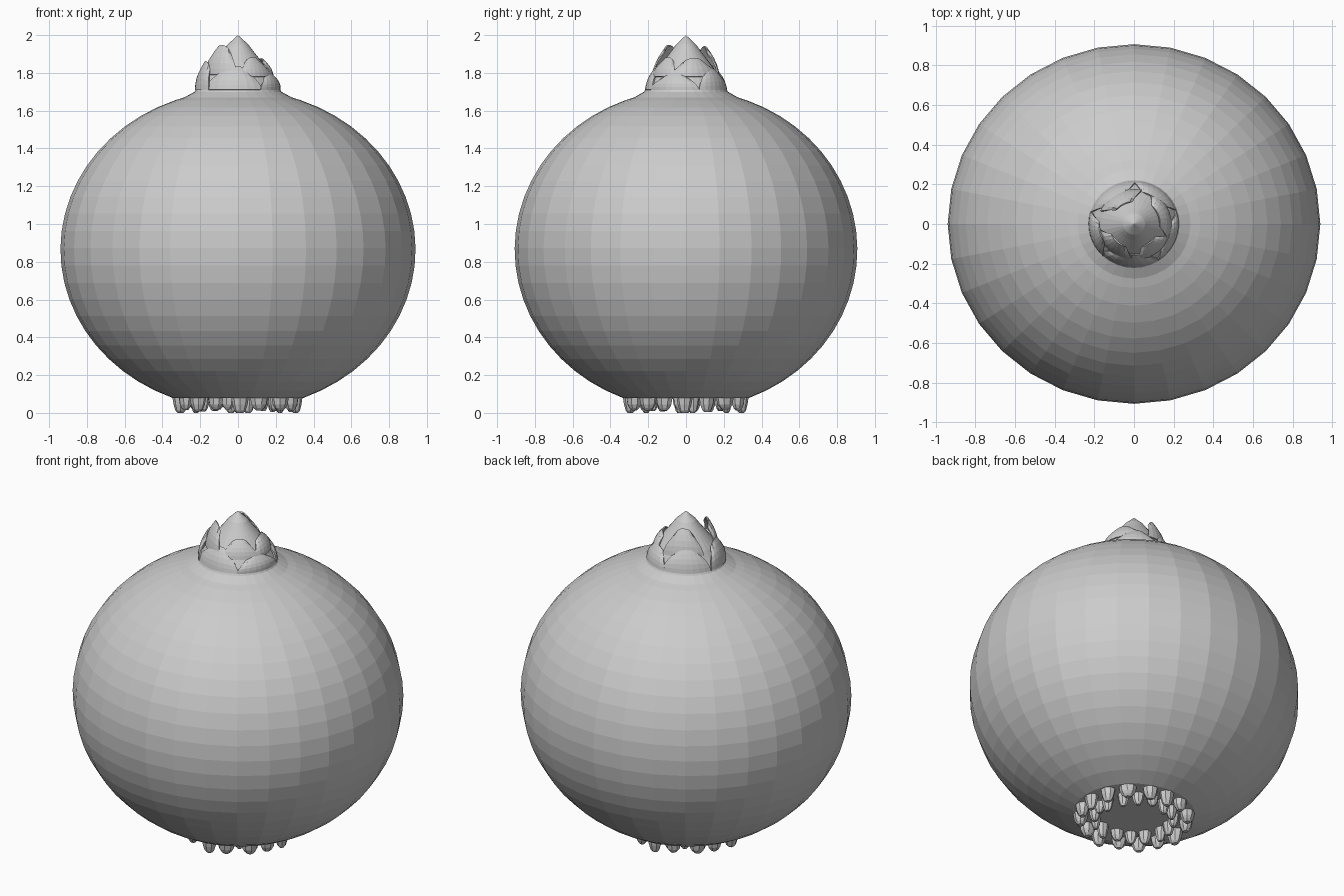
import bpy, bmesh, math, random
from math import sin, cos, pi, radians

if "Cube" in bpy.data.objects:
    bpy.data.objects.remove(bpy.data.objects["Cube"])

random.seed(4)
SIDES = 32
SQUASH = 0.965          # bulb is slightly narrower front to back


def finish(name, bm):
    bmesh.ops.recalc_face_normals(bm, faces=bm.faces)
    me = bpy.data.meshes.new(name)
    bm.to_mesh(me)
    bm.free()
    ob = bpy.data.objects.new(name, me)
    bpy.context.collection.objects.link(ob)
    return ob


def lathe(bm, profile, sides, cx=0, cy=0, sx=1, sy=1, turn=0):
    """Spin (radius, z) points round a vertical axis; ends are closed."""
    ct, st = cos(turn), sin(turn)
    rings = []
    for r, z in profile:
        n = 1 if r == 0 else sides
        ring = []
        for i in range(n):
            a = 2 * pi * i / sides
            x, y = r * sx * cos(a), r * sy * sin(a)
            ring.append(bm.verts.new((cx + x * ct - y * st, cy + x * st + y * ct, z)))
        rings.append(ring)
    for lo, hi in zip(rings, rings[1:]):
        for i in range(sides):
            j = (i + 1) % sides
            if len(hi) == 1:
                bm.faces.new((lo[i], lo[j], hi[0]))
            elif len(lo) == 1:
                bm.faces.new((lo[0], hi[j], hi[i]))
            else:
                bm.faces.new((lo[i], lo[j], hi[j], hi[i]))
    for end in (rings[0], rings[-1]):
        if len(end) > 1:
            bm.faces.new(end)


# Onion bulb: near-elliptical body, flat base, short neck and pointed tip
profile = []
a0, a1, steps = math.asin((0.08 - 0.865) / 0.845), math.asin((1.655 - 0.865) / 0.845), 22
for k in range(steps + 1):
    a = a0 + (a1 - a0) * k / steps
    profile.append((0.94 * cos(a), 0.865 + 0.845 * sin(a)))
profile += [(0.285, 1.67), (0.23, 1.70), (0.195, 1.76), (0.165, 1.81),
            (0.125, 1.86), (0.085, 1.91), (0.055, 1.95), (0, 2.0)]
bm = bmesh.new()
lathe(bm, profile, SIDES, sy=SQUASH)
finish("onion_bulb", bm)


# Torn papery skin flaps wrapped round the neck
def flap(bm, angle, half, z0, z1, r0, r1):
    nu, nv = 8, 5
    grid = []
    for v in range(nv + 1):
        row = []
        for u in range(nu + 1):
            s = 2 * u / nu - 1
            t = v / nv
            # lower corners dip, upper corners are rounded off
            z = z0 + (z1 - z0) * t * (1 - 0.25 * abs(s) ** 3)
            a = radians(angle + half * s * (1 - 0.42 * t ** 2))
            r = r0 + (r1 - r0) * t + 0.012 * sin(pi * t)
            row.append(bm.verts.new((r * cos(a), r * SQUASH * sin(a), z)))
        grid.append(row)
    for lo, hi in zip(grid, grid[1:]):
        for u in range(nu):
            bm.faces.new((lo[u], lo[u + 1], hi[u + 1], hi[u]))


flaps = [  # angle, half width, bottom z, top z, bottom radius, top radius
    (262, 42, 1.71, 1.835, 0.222, 0.160),
    (195, 32, 1.71, 1.86, 0.225, 0.175),
    (125, 38, 1.71, 1.84, 0.222, 0.165),
    (55, 36, 1.71, 1.82, 0.222, 0.170),
    (340, 38, 1.71, 1.79, 0.222, 0.185),
    (228, 40, 1.79, 1.945, 0.182, 0.125),
    (118, 40, 1.79, 1.94, 0.180, 0.115),
    (20, 45, 1.78, 1.875, 0.186, 0.130),
    (308, 34, 1.78, 1.88, 0.186, 0.125),
]
bm = bmesh.new()
for f in flaps:
    flap(bm, *f)
ob = finish("skin_flaps", bm)
mod = ob.modifiers.new("thickness", "SOLIDIFY")
mod.thickness = 0.008
mod.offset = 0

# Stubby root nubs in two rings under the base
bm = bmesh.new()
for count, radius, size, shift in ((16, 0.305, 0.047, 0), (16, 0.225, 0.038, 0.5)):
    for i in range(count):
        a = 2 * pi * (i + shift + random.uniform(-0.12, 0.12)) / count
        w = size * random.uniform(0.9, 1.1)
        tip = random.uniform(0.005, 0.02) if i % 4 else 0
        nub = [(w * 0.35, tip), (w * 0.62, tip + 0.012), (w * 0.85, 0.045), (w, 0.085)]
        lathe(bm, nub, 8, radius * cos(a), radius * SQUASH * sin(a), sx=0.85, turn=a)
finish("root_nubs", bm)
